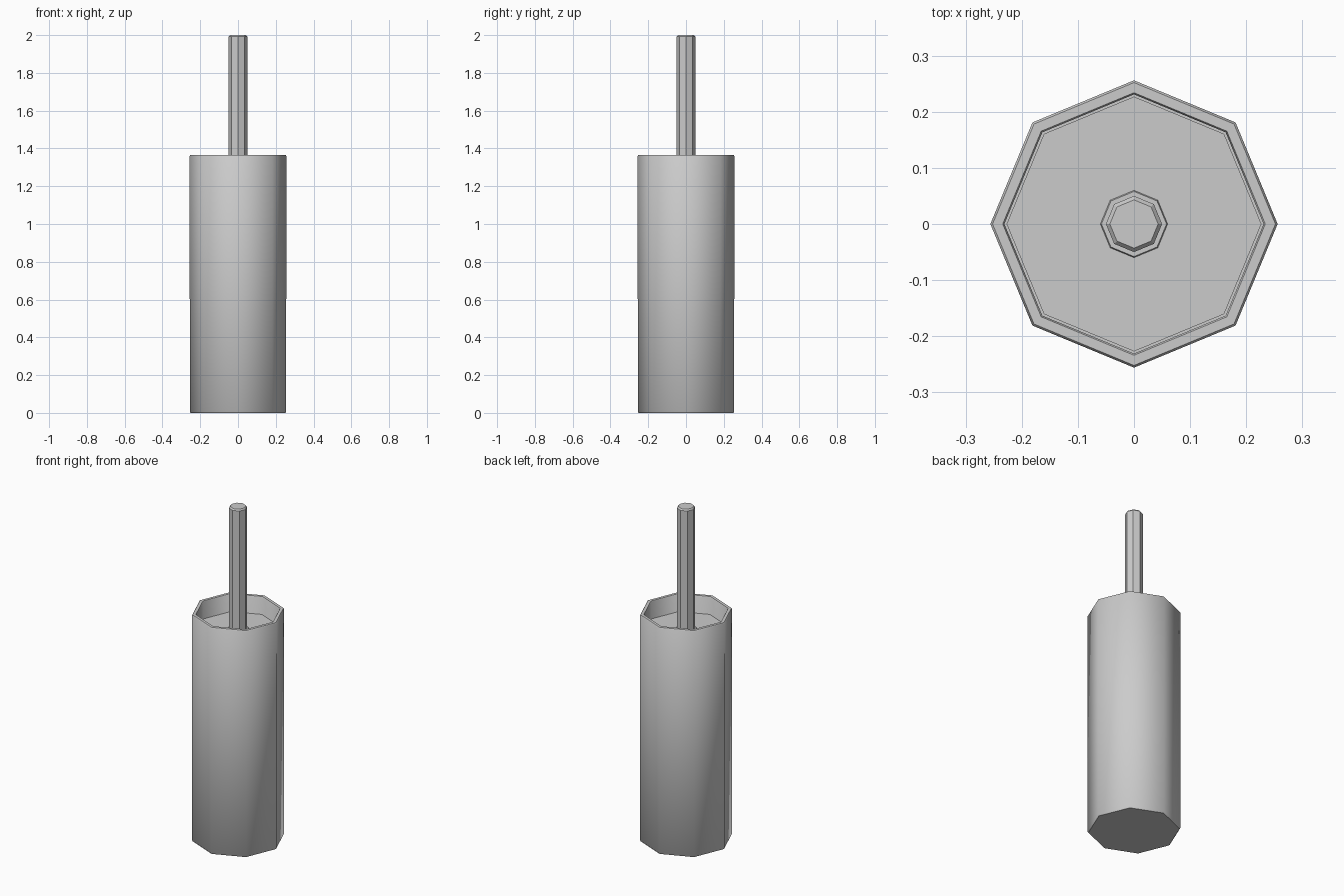
import bpy, bmesh, math

if "Cube" in bpy.data.objects:
    bpy.data.objects.remove(bpy.data.objects["Cube"])

SIDES = 8


def lathe(name, profile, smooth_angle):
    """Revolve (radius, z) points into an eight-sided part, corners on the axes."""
    bm = bmesh.new()
    rings = []
    for r, z in profile:
        rings.append([bm.verts.new((r * math.cos(2 * math.pi * i / SIDES),
                                    r * math.sin(2 * math.pi * i / SIDES), z))
                      for i in range(SIDES)])
    for a, b in zip(rings, rings[1:]):
        for i in range(SIDES):
            j = (i + 1) % SIDES
            bm.faces.new((a[i], a[j], b[j], b[i]))
    bm.faces.new(rings[0][::-1])
    bm.faces.new(rings[-1])
    bmesh.ops.recalc_face_normals(bm, faces=bm.faces)
    mesh = bpy.data.meshes.new(name)
    bm.to_mesh(mesh)
    bm.free()
    obj = bpy.data.objects.new(name, mesh)
    bpy.context.collection.objects.link(obj)
    bpy.ops.object.select_all(action='DESELECT')
    obj.select_set(True)
    bpy.context.view_layer.objects.active = obj
    bpy.ops.object.shade_smooth_by_angle(angle=math.radians(smooth_angle))
    return obj


# Open holder cup: outer wall, rim, inner wall and floor
lathe("holder_cup", [(0.25, 0), (0.255, 0.006), (0.256, 1.36), (0.252, 1.365),
                     (0.234, 1.365), (0.231, 1.36), (0.231, 0.03)], 50)

# Recessed lid with a low raised collar round the handle
lathe("lid", [(0.227, 1.235), (0.227, 1.26), (0.06, 1.26), (0.058, 1.265)], 30)

# Long handle with a slightly chamfered top
lathe("handle", [(0.05, 1.2), (0.05, 1.992), (0.043, 2.0)], 30)
